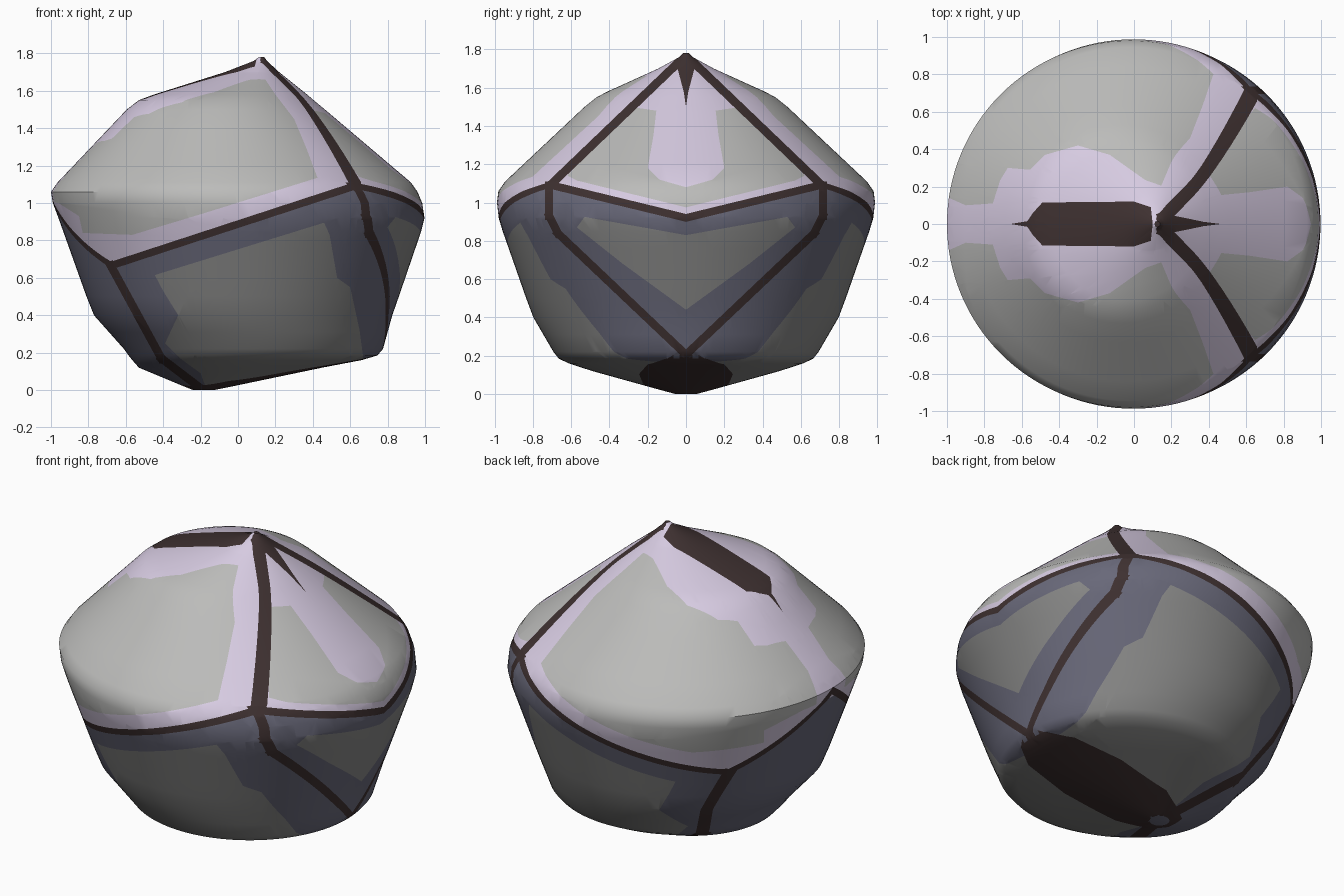
import bpy, bmesh, math
from mathutils import Vector

cube = bpy.data.objects.get("Cube")
if cube:
    bpy.data.objects.remove(cube, do_unlink=True)


def material(name, rgb):
    m = bpy.data.materials.new(name)
    m.use_nodes = True
    m.diffuse_color = (*rgb, 1)
    m.node_tree.nodes["Principled BSDF"].inputs["Base Color"].default_value = (*rgb, 1)
    return m


PALE, STONE, SLATE, GREY, DARK = range(5)
materials = [
    material("pale lavender", (0.68, 0.60, 0.76)),
    material("light stone", (0.50, 0.50, 0.49)),
    material("slate blue", (0.138, 0.138, 0.19)),
    material("mid grey", (0.24, 0.24, 0.237)),
    material("dark brown", (0.048, 0.03, 0.03)),
]

# Body outline: height, left x and right x of each round slice
profile = [
    (0, -0.24, -0.13), (0.02, -0.29, -0.03), (0.12, -0.53, 0.45),
    (0.16, -0.565, 0.66), (0.185, -0.585, 0.745), (0.22, -0.61, 0.775),
    (0.4, -0.77, 0.825), (0.5, -0.81, 0.86), (0.85, -0.935, 0.98),
    (0.92, -0.96, 0.997), (1.0, -0.99, 0.985), (1.06, -1.0, 0.96),
    (1.11, -0.965, 0.925), (1.5, -0.595, 0.465), (1.55, -0.53, 0.405),
    (1.58, -0.45, 0.37), (1.7, -0.07, 0.22), (1.76, 0.085, 0.155),
    (1.78, 0.11, 0.14),
]
SEGMENTS = 128

# Loft the slices into one closed body
rows = []
for low, high in zip(profile, profile[1:]):
    steps = max(1, math.ceil((high[0] - low[0]) / 0.1))
    rows += [Vector(low).lerp(Vector(high), i / steps) for i in range(steps)]
rows.append(Vector(profile[-1]))

bm = bmesh.new()
rings = []
for z, left, right in rows:
    mid, r = (left + right) / 2, (right - left) / 2
    angles = [math.tau * i / SEGMENTS for i in range(SEGMENTS)]
    rings.append([bm.verts.new((mid + r * math.cos(a), r * math.sin(a), z)) for a in angles])
for a, b in zip(rings, rings[1:]):
    for i in range(SEGMENTS):
        j = (i + 1) % SEGMENTS
        bm.faces.new((a[i], a[j], b[j], b[i]))
bm.faces.new(rings[0][::-1])
bm.faces.new(rings[-1])

# Painted areas: projection axes, outline, colour and which side they lie on
XZ, YZ, XY = (0, 2), (1, 2), (0, 1)
paints = []


def area(axes, outline, colour, side):
    paints.append((axes, [Vector(p) for p in outline], colour, side))


def stripe(axes, path, half, side):
    pts = [Vector(p) for p in path]
    for a, b in zip(pts, pts[1:]):
        d = (b - a).normalized() * half
        n = Vector((-d.y, d.x))
        area(axes, [a - d + n, a - d - n, b + d - n, b + d + n], DARK, side)


def anywhere(c):
    return True


# Upper stone panels on both flanks
area(XZ, [(0.14, 1.67), (0.2, 1.58), (0.3, 1.45), (0.365, 1.295), (0.425, 1.135),
          (-0.2, 0.94), (-0.565, 0.83), (-0.83, 0.84), (-0.85, 0.93), (-0.96, 1.0),
          (-1.1, 1.02), (-1.1, 1.67)], STONE, lambda c: c.z > 0.75)
# Pale crown on top of them
area(XY, [(-1.1, 0), (-1.1, 0.14), (-0.99, 0.14), (-0.9, 0.1), (-0.755, 0.11),
          (-0.715, 0.235), (-0.675, 0.3), (-0.555, 0.29), (-0.475, 0.37), (-0.3, 0.42),
          (-0.13, 0.37), (0.06, 0.235), (0.16, 0.2), (0.16, 0)], PALE, lambda c: c.z > 1.0)
# Paired stone panels on the +x slope
area(YZ, [(0.155, 1.48), (0.29, 1.5), (0.62, 1.14), (0.57, 1.115), (0, 0.975),
          (0, 1.08), (0.14, 1.12), (0.2, 1.18), (0.17, 1.35)], STONE, lambda c: c.x > 0.35)
# Lower grey panels on both flanks
area(XZ, [(-0.445, 0.615), (0.46, 0.895), (0.49, 0.83), (0.53, 0.6), (0.6, 0.55),
          (0.65, 0.32), (0.67, 0.17), (0.6, -0.1), (-0.13, -0.1), (-0.2, 0.09),
          (-0.31, 0.17), (-0.39, 0.25), (-0.32, 0.4), (-0.4, 0.53)], GREY, lambda c: c.z < 0.95)
# Lower grey panel on the +x side
area(YZ, [(0, 0.83), (0.53, 0.925), (0.57, 0.87), (0.33, 0.68), (0, 0.44)],
     GREY, lambda c: c.x > 0.5)

# Dark seams: belt, upper ridges and lower ridges
stripe(XZ, [(-0.68, 0.665), (0.62, 1.09)], 0.02, anywhere)
stripe(YZ, [(0, 0.92), (0.7, 1.09)], 0.02, lambda c: c.x > 0.55)
stripe(YZ, [(0, 1.04), (0.56, 0.665)], 0.02, lambda c: c.x < -0.6)
stripe(YZ, [(0, 1.77), (0.71, 1.09)], 0.022, lambda c: c.x > 0.12)
stripe(YZ, [(0.715, 1.09), (0.715, 0.93), (0.67, 0.84), (0, 0.205)], 0.021, lambda c: c.x > 0.4)
stripe(XZ, [(-0.68, 0.665), (-0.41, 0.17), (-0.2, 0.01)], 0.022, anywhere)

# Dark patches on the crown, the +x tip and the underside
area(XY, [(-0.66, 0), (-0.57, 0.015), (-0.54, 0.06), (-0.49, 0.115), (0, 0.12),
          (0.09, 0.09), (0.1, 0)], DARK, lambda c: c.z > 1.3)
area(YZ, [(0, 1.5), (0.012, 1.58), (0.055, 1.74), (0.03, 1.8), (0, 1.8)],
     DARK, lambda c: c.x > 0.13)
area(XY, [(0.8, 0), (0.73, 0.11), (0.6, 0.2), (0.3, 0.245), (-0.05, 0.22),
          (-0.2, 0.14), (-0.3, 0.06), (-0.3, 0)], DARK, lambda c: c.z < 0.2)


def cut(axes, outline, side):
    """Cut the body along the outline, within the outline's own bounds."""
    u, v = axes
    lo = [min(p[k] for p in outline) for k in (0, 1)]
    hi = [max(p[k] for p in outline) for k in (0, 1)]
    geom = set()
    for f in bm.faces:
        cos = [w.co for w in f.verts]
        us, vs = [c[u] for c in cos], [c[v] for c in cos]
        if max(us) < lo[0] or min(us) > hi[0] or max(vs) < lo[1] or min(vs) > hi[1]:
            continue
        if any(side(c) for c in cos):
            geom.update([f, *f.edges, *f.verts])
    geom = list(geom)
    for a, b in zip(outline, outline[1:] + outline[:1]):
        if not geom:
            return
        origin, normal = Vector((0, 0, 0)), Vector((0, 0, 0))
        origin[u], origin[v] = a
        normal[u], normal[v] = a.y - b.y, b.x - a.x
        geom = bmesh.ops.bisect_plane(bm, geom=geom, dist=1e-5, plane_co=origin,
                                      plane_no=normal.normalized())["geom"]


def inside(x, y, outline):
    hit = False
    for a, b in zip(outline, outline[1:] + outline[:1]):
        if (a.y > y) != (b.y > y) and x < a.x + (y - a.y) * (b.x - a.x) / (b.y - a.y):
            hit = not hit
    return hit


for axes, outline, colour, side in paints:
    cut(axes, outline, side)
    if 1 in axes:
        k = axes.index(1)
        mirrored = [Vector((-p.x, p.y) if k == 0 else (p.x, -p.y)) for p in outline]
        cut(axes, mirrored, side)


def belt_height(c):
    if c.x > 0.62:
        return 0.92 + 0.243 * abs(c.y)
    if c.x < -0.68:
        return 1.04 - 0.67 * abs(c.y)
    return 0.665 + (c.x + 0.68) * 0.327


# Colour every face: belt rule first, then each painted area in order
for f in bm.faces:
    c = f.calc_center_median()
    f.material_index = PALE if c.z > belt_height(c) else SLATE
    q = Vector((c.x, abs(c.y), c.z))
    for (u, v), outline, colour, side in paints:
        if side(c) and inside(q[u], q[v], outline):
            f.material_index = colour
    if c.z < 0.001:
        f.material_index = SLATE

mesh = bpy.data.meshes.new("faceted_body")
bm.to_mesh(mesh)
bm.free()
for m in materials:
    mesh.materials.append(m)
body = bpy.data.objects.new("faceted_body", mesh)
bpy.context.collection.objects.link(body)
bpy.ops.object.select_all(action="DESELECT")
body.select_set(True)
bpy.context.view_layer.objects.active = body
bpy.ops.object.shade_smooth_by_angle(angle=math.radians(40))
